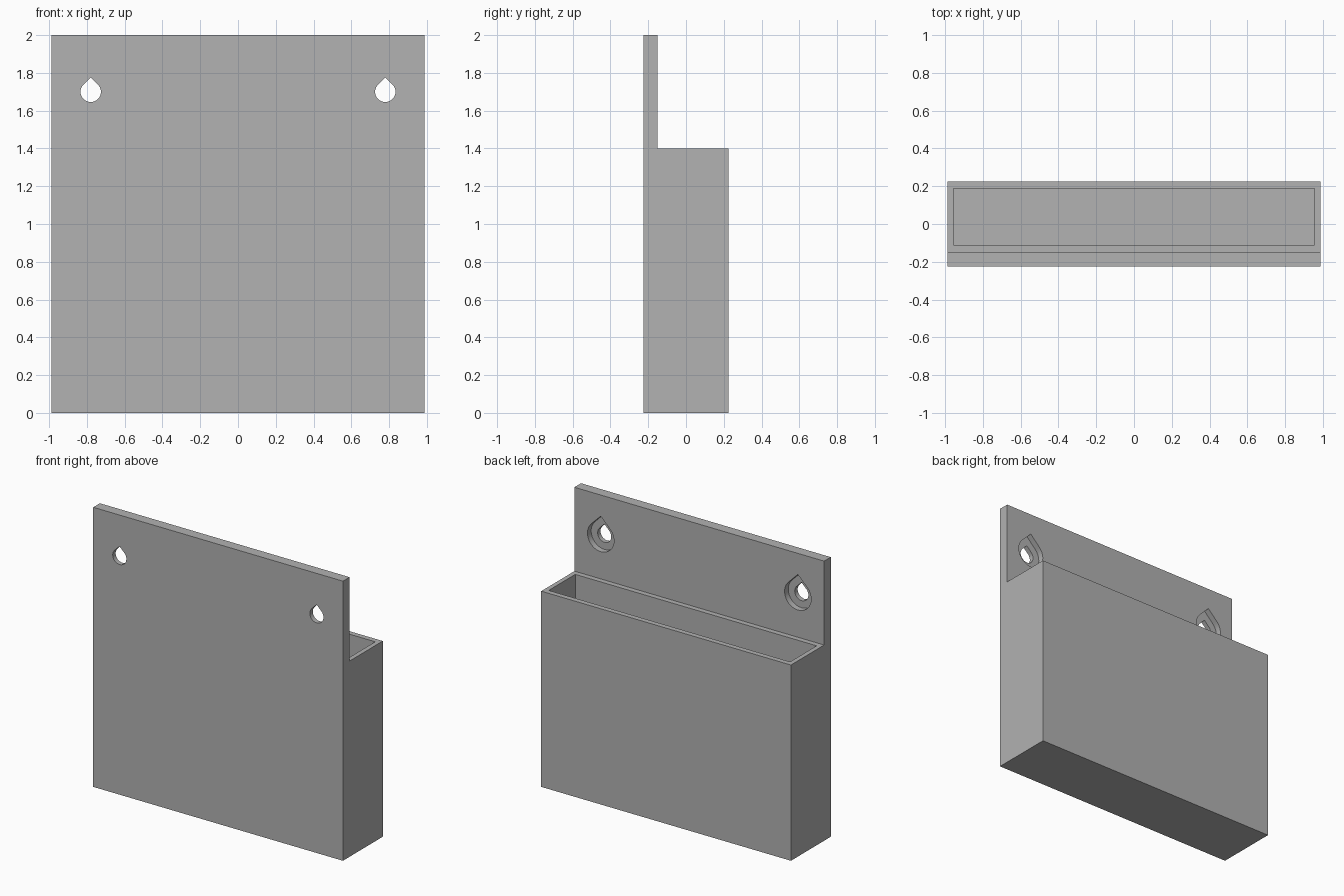
import bpy, bmesh, math
from mathutils import Vector

cube = bpy.data.objects.get("Cube")
if cube:
    bpy.data.objects.remove(cube, do_unlink=True)

# Main sizes
HALF_W, BACK, FRONT = 0.988, 0.225, -0.225
TOP, POCKET_TOP = 2.0, 1.4
PANEL_BACK = -0.15
WALL, SIDE_WALL = 0.0375, 0.033
HOLE_X, HOLE_Z = 0.78, 1.70
HOLE_R, RECESS_R, RECESS_DEPTH = 0.054, 0.105, 0.042

grey = bpy.data.materials.new("plain_grey")
grey.use_nodes = True
colour = (0.445, 0.445, 0.445, 1)
grey.diffuse_color = colour
grey.node_tree.nodes["Principled BSDF"].inputs["Base Color"].default_value = colour


def extrude(name, points, offset):
    """Solid made by sweeping a closed outline along an offset."""
    bm = bmesh.new()
    face = bm.faces.new([bm.verts.new(p) for p in points])
    result = bmesh.ops.extrude_face_region(bm, geom=[face])
    moved = [g for g in result["geom"] if isinstance(g, bmesh.types.BMVert)]
    bmesh.ops.translate(bm, verts=moved, vec=Vector(offset))
    bmesh.ops.recalc_face_normals(bm, faces=bm.faces)
    mesh = bpy.data.meshes.new(name)
    bm.to_mesh(mesh)
    bm.free()
    mesh.materials.append(grey)
    obj = bpy.data.objects.new(name, mesh)
    bpy.context.collection.objects.link(obj)
    return obj


def teardrop(name, x, radius, y0, y1):
    """Round hole with a pointed roof at 45 degrees."""
    steps = 36
    points = [(x, y0, HOLE_Z + radius * math.sqrt(2))]
    for i in range(steps + 1):
        a = math.radians(135 + 270 * i / steps)
        points.append((x + radius * math.cos(a), y0, HOLE_Z + radius * math.sin(a)))
    return extrude(name, points, (0, y1 - y0, 0))


def cut(target, cutter):
    cutter.hide_render = True
    mod = target.modifiers.new("cut", "BOOLEAN")
    mod.operation = "DIFFERENCE"
    mod.solver = "EXACT"
    mod.object = cutter
    bpy.context.view_layer.objects.active = target
    bpy.ops.object.modifier_apply(modifier=mod.name)
    bpy.data.objects.remove(cutter, do_unlink=True)


# Tall panel and pocket block as one stepped profile
profile = [(FRONT, 0), (BACK, 0), (BACK, POCKET_TOP), (PANEL_BACK, POCKET_TOP),
           (PANEL_BACK, TOP), (FRONT, TOP)]
holder = extrude("wall_holder", [(-HALF_W, y, z) for y, z in profile], (2 * HALF_W, 0, 0))

# Open pocket
x, y0, y1 = HALF_W - SIDE_WALL, PANEL_BACK + WALL, BACK - WALL
outline = [(-x, y0, WALL), (x, y0, WALL), (x, y1, WALL), (-x, y1, WALL)]
cut(holder, extrude("pocket_cutter", outline, (0, 0, POCKET_TOP)))

# Screw holes with wider recesses behind
for side in (-1, 1):
    cut(holder, teardrop("screw_hole_cutter", side * HOLE_X, HOLE_R, FRONT - 0.1, PANEL_BACK + 0.1))
    cut(holder, teardrop("recess_cutter", side * HOLE_X, RECESS_R,
                         PANEL_BACK - RECESS_DEPTH, PANEL_BACK + 0.1))

# Smooth hole walls, crisp edges elsewhere
bpy.ops.object.select_all(action="DESELECT")
holder.select_set(True)
bpy.context.view_layer.objects.active = holder
bpy.ops.object.shade_smooth_by_angle(angle=math.radians(30))
